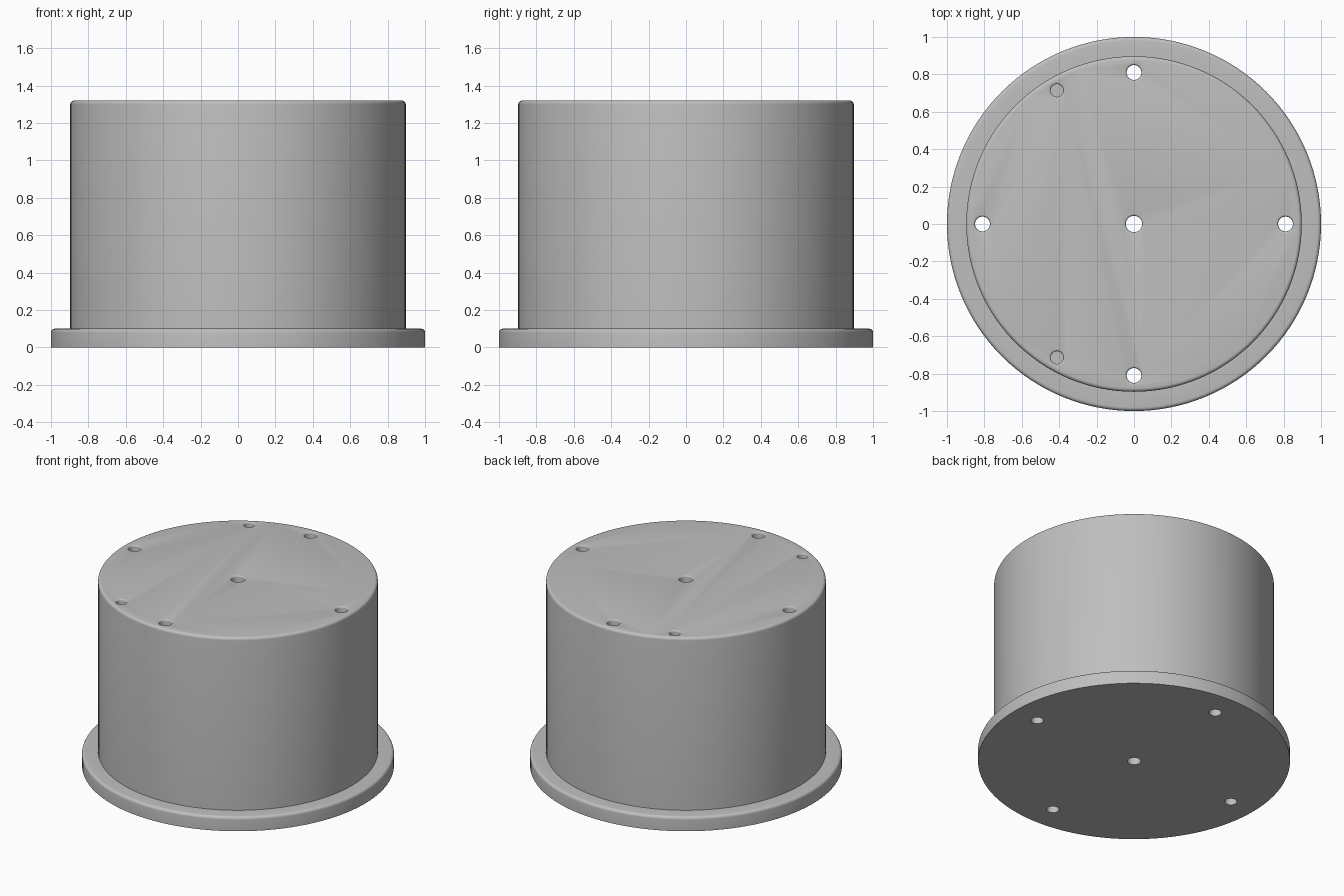
import bpy, bmesh, math

cube = bpy.data.objects.get("Cube")
if cube:
    bpy.data.objects.remove(cube, do_unlink=True)

HEIGHT, BODY_R = 1.32, 0.897
FLANGE_H, FLANGE_R = 0.10, 1.0
FILLET = 0.02

grey = bpy.data.materials.new("plain grey")
grey.use_nodes = True
colour = (0.52, 0.52, 0.52, 1)
grey.diffuse_color = colour
grey.node_tree.nodes["Principled BSDF"].inputs["Base Color"].default_value = colour


def arc(cx, cz, r, start, end, steps=5):
    """Points of a rounded corner in the radius/height plane."""
    angles = [math.radians(start + (end - start) * i / steps) for i in range(steps + 1)]
    return [(cx + r * math.cos(a), cz + r * math.sin(a)) for a in angles]


def revolve(bm, profile, sides, x=0, y=0):
    """Turn a profile, closed by a disc at each end, around a vertical axis."""
    rings = []
    for r, z in profile:
        rings.append([bm.verts.new((x + r * math.cos(math.tau * i / sides),
                                    y + r * math.sin(math.tau * i / sides), z))
                      for i in range(sides)])
    for low, high in zip(rings, rings[1:]):
        for i in range(sides):
            j = (i + 1) % sides
            bm.faces.new((low[i], low[j], high[j], high[i]))
    bm.faces.new(rings[0][::-1])
    bm.faces.new(rings[-1])


def finish(bm, name):
    bmesh.ops.recalc_face_normals(bm, faces=bm.faces[:])
    mesh = bpy.data.meshes.new(name)
    bm.to_mesh(mesh)
    bm.free()
    mesh.materials.append(grey)
    obj = bpy.data.objects.new(name, mesh)
    bpy.context.collection.objects.link(obj)
    return obj


# Flanged drum with rounded upper edges
bm = bmesh.new()
profile = [(FLANGE_R, 0)]
profile += arc(FLANGE_R - FILLET, FLANGE_H - FILLET, FILLET, 0, 90)
profile += [(BODY_R, FLANGE_H)]
profile += arc(BODY_R - FILLET, HEIGHT - FILLET, FILLET, 0, 90)
revolve(bm, profile, 128)
drum = finish(bm, "flanged_drum")


# Hole cutters, flared by a small rounded rim at the top face
def hole(bm, x, y, radius, bottom):
    rim = 0.01
    flare = arc(radius + rim, HEIGHT - rim, rim, 180, 90, 4)
    revolve(bm, [(radius, bottom)] + flare + [(radius + rim, HEIGHT + 0.1)], 32, x, y)


bm = bmesh.new()
hole(bm, 0, 0, 0.044, -0.1)
for k in range(4):
    a = k * math.pi / 2
    hole(bm, 0.81 * math.cos(a), 0.81 * math.sin(a), 0.04, -0.1)
for side in (-1, 1):
    hole(bm, -0.412, side * 0.714, 0.034, HEIGHT - 0.2)
cutter = finish(bm, "hole_cutters")
cutter.hide_render = True

# Cut the holes, then drop the cutters
cut = drum.modifiers.new("holes", "BOOLEAN")
cut.operation = "DIFFERENCE"
cut.solver = "EXACT"
cut.object = cutter
bpy.ops.object.select_all(action="DESELECT")
bpy.context.view_layer.objects.active = drum
drum.select_set(True)
bpy.ops.object.modifier_apply(modifier=cut.name)
bpy.data.objects.remove(cutter, do_unlink=True)
bpy.ops.object.shade_smooth_by_angle(angle=math.radians(30))
